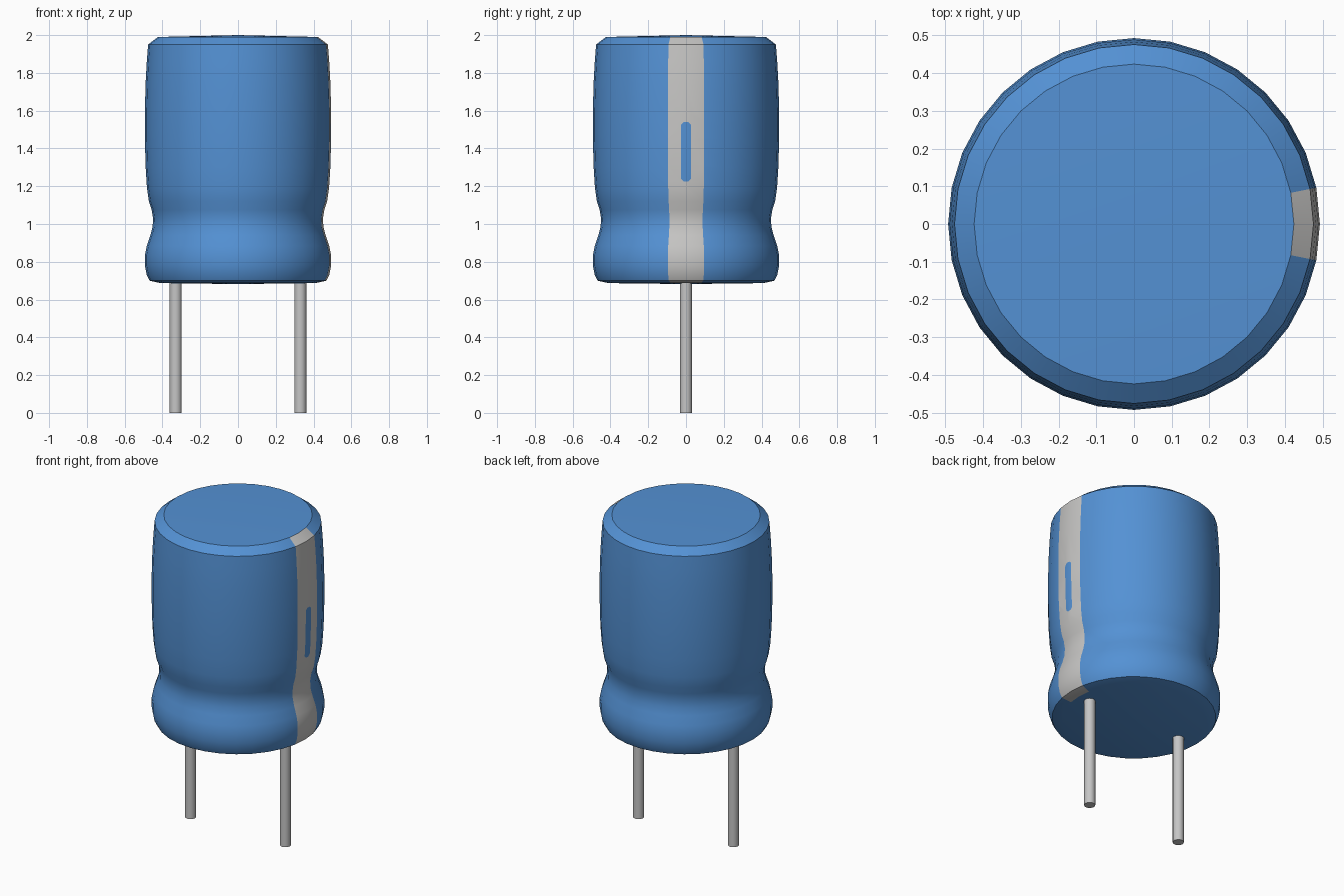
import bpy, bmesh, math
from mathutils import Vector

if "Cube" in bpy.data.objects:
    bpy.data.objects.remove(bpy.data.objects["Cube"], do_unlink=True)


def material(name, rgb):
    m = bpy.data.materials.new(name)
    m.use_nodes = True
    m.diffuse_color = (*rgb, 1)
    b = m.node_tree.nodes["Principled BSDF"]
    b.inputs["Base Color"].default_value = (*rgb, 1)
    b.inputs["Roughness"].default_value = 0.5
    return m


BLUE = material("sleeve blue", (0.088, 0.285, 0.66))
GREY = material("stripe grey", (0.57, 0.565, 0.555))
METAL = material("lead metal", (0.56, 0.56, 0.56))


def finish(bm, name, mats, angle):
    bmesh.ops.recalc_face_normals(bm, faces=bm.faces)
    me = bpy.data.meshes.new(name)
    bm.to_mesh(me)
    bm.free()
    ob = bpy.data.objects.new(name, me)
    bpy.context.collection.objects.link(ob)
    for m in mats:
        me.materials.append(m)
    bpy.ops.object.select_all(action='DESELECT')
    ob.select_set(True)
    bpy.context.view_layer.objects.active = ob
    bpy.ops.object.shade_smooth_by_angle(angle=math.radians(angle))
    return ob


# Can: lathed profile (radius, height) with a crimped waist
PROFILE = [(0.0, 0.682), (0.41, 0.687), (0.468, 0.70), (0.483, 0.73),
           (0.493, 0.78), (0.493, 0.835), (0.483, 0.885), (0.464, 0.94),
           (0.452, 0.985), (0.450, 1.03), (0.457, 1.075), (0.472, 1.12),
           (0.482, 1.19), (0.489, 1.30), (0.493, 1.45), (0.493, 1.60),
           (0.489, 1.75), (0.483, 1.86), (0.476, 1.95), (0.424, 1.99),
           (0.0, 2.0)]
SIDES = 32
bm = bmesh.new()
verts = [bm.verts.new((r, 0, z)) for r, z in PROFILE]
edges = [bm.edges.new(p) for p in zip(verts, verts[1:])]
bmesh.ops.spin(bm, geom=verts + edges, axis=(0, 0, 1), cent=(0, 0, 0),
               steps=SIDES, angle=math.tau)
bmesh.ops.remove_doubles(bm, verts=bm.verts, dist=1e-4)

# Vertical stripe: the two columns of faces either side of +x, without the caps
stripe = []
for f in bm.faces:
    c = f.calc_center_median()
    if c.x > 0.40 and abs(math.atan2(c.y, c.x)) < math.tau / SIDES:
        f.material_index = 1
        stripe.append(f)

# Minus mark: slot with clipped corners, cut into the stripe faces
W, H, MID, CLIP = 0.026, 0.158, 1.382, 0.014
planes = []
for sy in (-1, 1):
    planes.append((Vector((0, sy * W, MID)), Vector((0, sy, 0))))
    planes.append((Vector((0, 0, MID + sy * H)), Vector((0, 0, sy))))
    for sz in (-1, 1):
        planes.append((Vector((0, sy * W, MID + sz * (H - CLIP))),
                       Vector((0, sy, sz)).normalized()))
for co, no in planes:
    faces = [f for f in bm.faces if f.material_index == 1
             and 1.18 < f.calc_center_median().z < 1.62]
    geom = set(faces)
    for f in faces:
        geom.update(f.edges)
        geom.update(f.verts)
    bmesh.ops.bisect_plane(bm, geom=list(geom), dist=1e-5,
                           plane_co=co, plane_no=no)
for f in bm.faces:
    c = f.calc_center_median()
    if f.material_index == 1 and all((c - co).dot(no) < 0 for co, no in planes):
        f.material_index = 0
finish(bm, "can_body", [BLUE, GREY], 34)

# Two wire leads
for name, x in (("left_lead", 0.33), ("right_lead", -0.33)):
    bm = bmesh.new()
    bmesh.ops.create_cone(bm, cap_ends=True, segments=16, radius1=0.032,
                          radius2=0.032, depth=0.70)
    bmesh.ops.translate(bm, verts=bm.verts, vec=(x, 0, 0.35))
    finish(bm, name, [METAL], 35)
